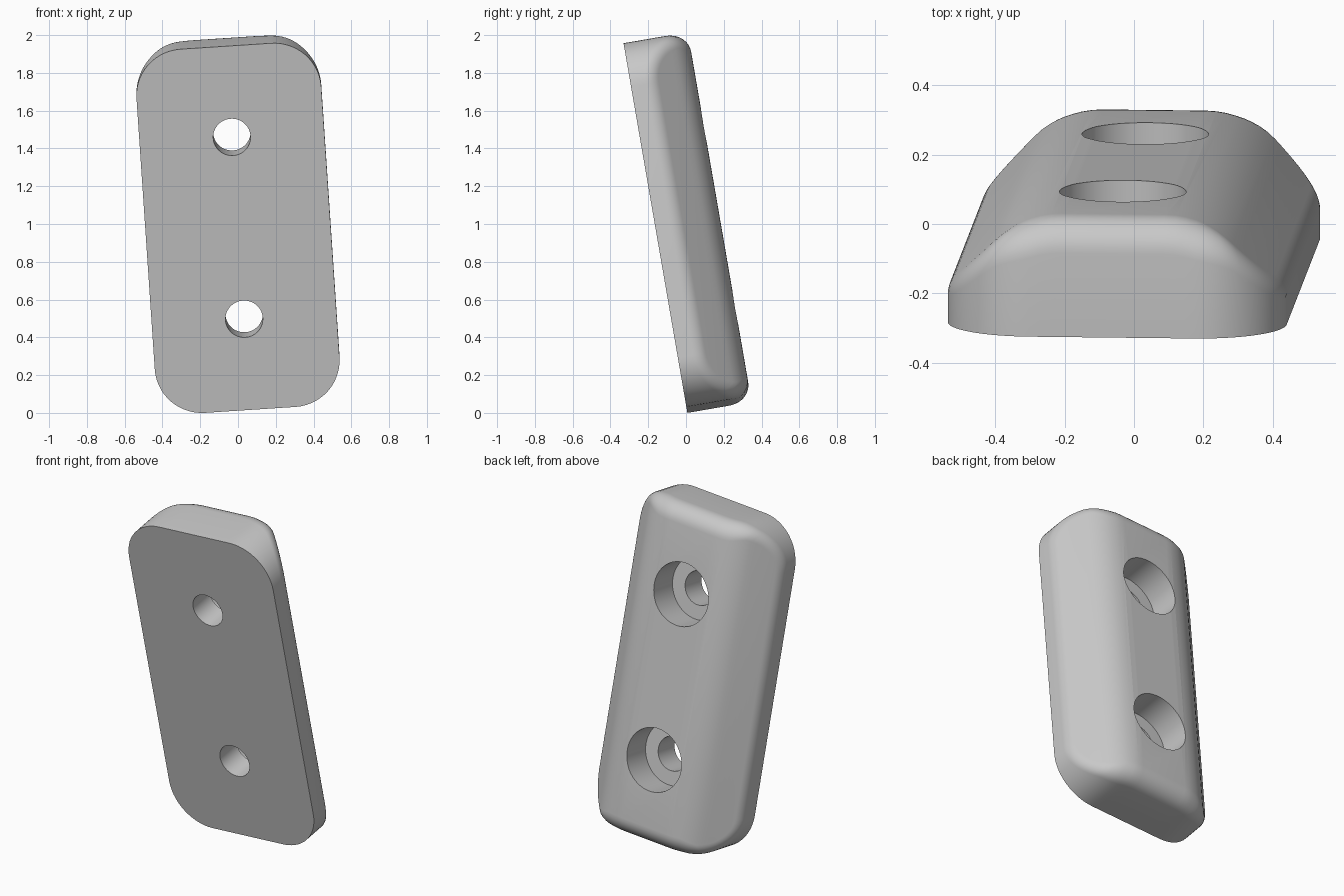
import bpy, bmesh
from math import sin, cos, tan, atan, sqrt, pi, radians
from mathutils import Matrix, Vector

if "Cube" in bpy.data.objects:
    bpy.data.objects.remove(bpy.data.objects["Cube"])

HALF_W, HALF_L, THICK = 0.49, 0.979, 0.345   # block size
CORNER, WALL = 0.25, 0.12                    # outline radius, side wall height
RIDGE, FILLET = 0.28, 0.10                   # rounding of the back ridge and rim
SHELF = 0.16                                 # thickness left under each counterbore
FLAT = HALF_W - (THICK - WALL) - RIDGE * tan(pi / 8)


def back_height(x):
    """Height of the cross-section: flat, rounded shoulder, 45 degree slope."""
    x = abs(x)
    if x <= FLAT:
        return THICK
    if x < FLAT + RIDGE * sin(pi / 4):
        return THICK - RIDGE + sqrt(RIDGE ** 2 - (x - FLAT) ** 2)
    return WALL + HALF_W - x


def upper_outline():
    """Points and outward normals over the upper half of the rounded outline."""
    cx, cy, steps = HALF_W - CORNER, HALF_L - CORNER, 14
    right = []
    for i in range(steps + 1):
        a = pi / 2 * i / steps
        right.append((cx + CORNER * cos(a), cy + CORNER * sin(a), cos(a), sin(a)))
    for x in (0.21, 0.18, FLAT):
        right.append((x, HALF_L, 0, 1))
    return right + [(-x, y, -nx, ny) for x, y, nx, ny in reversed(right)]


def rim_point(p, t):
    """Point on the rolling fillet, t = 0 at the wall and 1 at the back surface."""
    x, y, nx, ny = p
    e = 1e-4
    grade = abs(nx) * (back_height(abs(x) - e) - back_height(x)) / e
    b = atan(grade)
    ang = t * (pi / 2 - b)
    d = FILLET * (1 - cos(ang))
    drop = grade * (d - FILLET) + FILLET / cos(b) - FILLET * sin(ang)
    px, py = x - nx * d, y - ny * d
    return px, py, back_height(px) - drop


# Block: flat front, straight wall, filleted rim, extruded back
upper = upper_outline()
n = len(upper)
steps = 8
layers = [[(p[0], p[1], 0) for p in upper]]
layers += [[rim_point(p, k / steps) for p in upper] for k in range(steps + 1)]

bm = bmesh.new()
rings = []
for layer in layers:
    loop = layer + [(x, -y, z) for x, y, z in reversed(layer)]
    rings.append([bm.verts.new(co) for co in loop])
bm.faces.new(rings[0])
for low, high in zip(rings, rings[1:]):
    for i in range(2 * n):
        j = (i + 1) % (2 * n)
        bm.faces.new((low[i], low[j], high[j], high[i]))
top = rings[-1]
for i in range(n - 1):
    bm.faces.new((top[i], top[i + 1], top[2 * n - 2 - i], top[2 * n - 1 - i]))
bmesh.ops.recalc_face_normals(bm, faces=bm.faces)
mesh = bpy.data.meshes.new("mounting_block")
bm.to_mesh(mesh)
bm.free()
block = bpy.data.objects.new("mounting_block", mesh)
bpy.context.collection.objects.link(block)
bpy.context.view_layer.objects.active = block
block.select_set(True)


def drill(y, radius, z0, z1):
    """Cut a round hole through the block between two depths."""
    cbm = bmesh.new()
    bmesh.ops.create_cone(cbm, cap_ends=True, segments=64, radius1=radius,
                          radius2=radius, depth=z1 - z0,
                          matrix=Matrix.Translation((0, y, (z0 + z1) / 2)))
    cmesh = bpy.data.meshes.new("hole_cutter")
    cbm.to_mesh(cmesh)
    cbm.free()
    cutter = bpy.data.objects.new("hole_cutter", cmesh)
    cutter.hide_render = True
    bpy.context.collection.objects.link(cutter)
    mod = block.modifiers.new("hole", 'BOOLEAN')
    mod.operation, mod.solver, mod.object = 'DIFFERENCE', 'EXACT', cutter
    bpy.ops.object.modifier_apply(modifier=mod.name)
    bpy.data.objects.remove(cutter)


# Two screw holes, each with a counterbore from the back
for y in (-HALF_L / 2, HALF_L / 2):
    drill(y, 0.183, SHELF, 0.6)
    drill(y, 0.099, -0.2, 0.5)

# Lean the block forward and turn it slightly in its own plane
lean, turn = radians(9.8), radians(3.8)
across = Vector((-1, 0, 0))
up = Vector((0, -sin(lean), cos(lean)))
depth = Vector((0, cos(lean), sin(lean)))
width_axis = cos(turn) * across - sin(turn) * up
length_axis = cos(turn) * up + sin(turn) * across
block.data.transform(Matrix((width_axis, length_axis, depth)).transposed().to_4x4())

# Centre it and stand it on the ground
cos_all = [v.co for v in block.data.vertices]
lo = Vector([min(c[i] for c in cos_all) for i in range(3)])
hi = Vector([max(c[i] for c in cos_all) for i in range(3)])
mid = (lo + hi) / 2
block.data.transform(Matrix.Translation((-mid.x, -mid.y, -lo.z)))

# Plain grey finish
grey = bpy.data.materials.new("light_grey")
grey.use_nodes = True
colour = (0.58, 0.58, 0.58, 1)
grey.diffuse_color = colour
grey.node_tree.nodes["Principled BSDF"].inputs["Base Color"].default_value = colour
block.data.materials.clear()
block.data.materials.append(grey)
bpy.ops.object.shade_smooth_by_angle(angle=radians(30))
